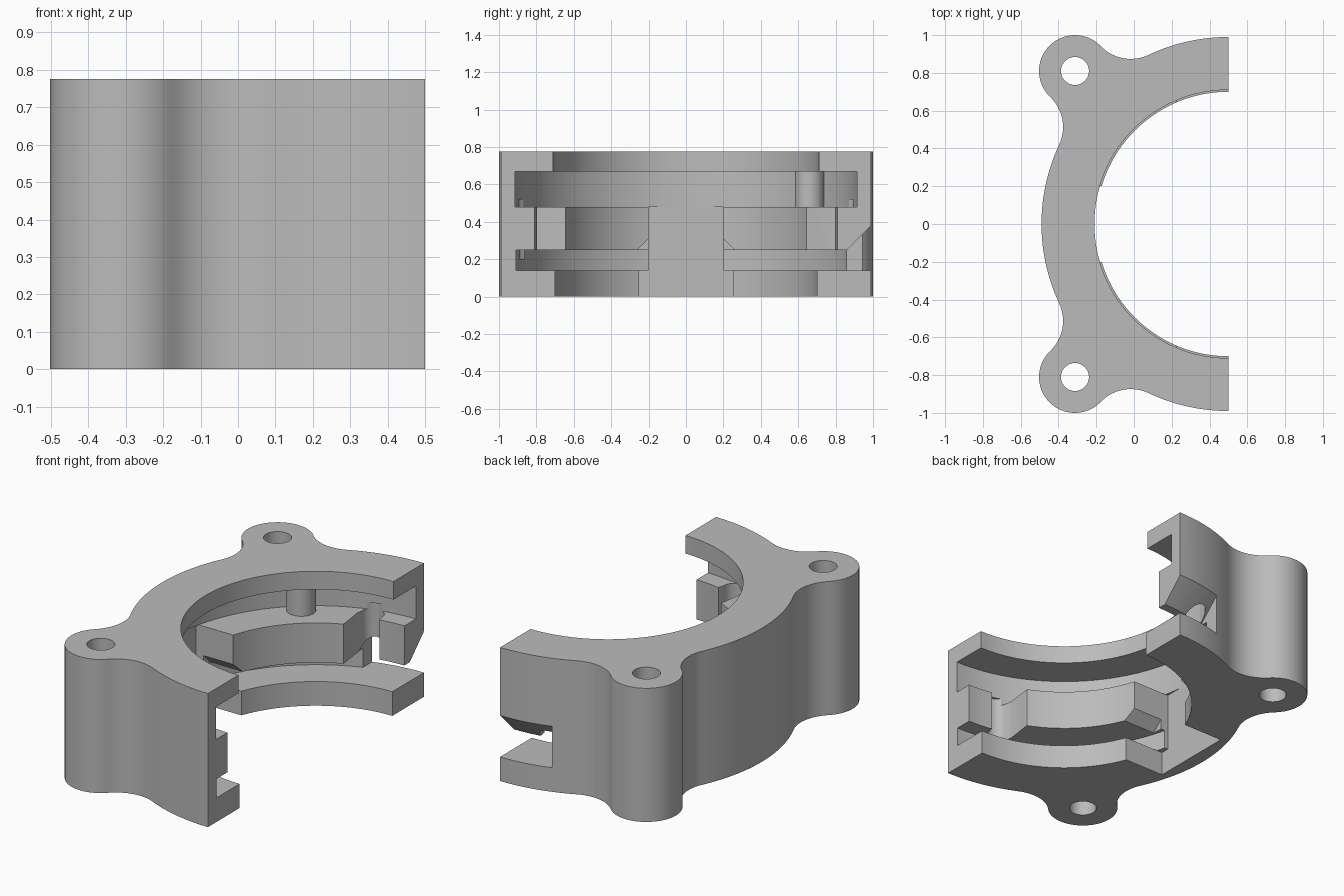
import bpy, bmesh
from math import sin, cos, pi, radians, hypot, atan2, acos, sqrt
from mathutils import Vector

cube = bpy.data.objects.get("Cube")
if cube:
    bpy.data.objects.remove(cube)

CX = 0.5          # ring axis
HEIGHT = 0.775
RING, LUG, FILLET = 0.99, 0.19, 0.22
LUG_X, LUG_Y = -0.313, 0.81

grey = bpy.data.materials.new("plain grey")
grey.use_nodes = True
colour = (0.5, 0.5, 0.5, 1)
grey.diffuse_color = colour
grey.node_tree.nodes["Principled BSDF"].inputs["Base Color"].default_value = colour


def arc(cx, cy, r, a, b, n):
    return [(cx + r * cos(a + (b - a) * i / n), cy + r * sin(a + (b - a) * i / n))
            for i in range(n + 1)]


def loft(name, sections):
    """Solid through matching closed cross-sections."""
    bm = bmesh.new()
    rings = [[bm.verts.new(p) for p in s] for s in sections]
    for lo, hi in zip(rings, rings[1:]):
        for i in range(len(lo)):
            j = (i + 1) % len(lo)
            bm.faces.new((lo[i], lo[j], hi[j], hi[i]))
    bm.faces.new(rings[0][::-1])
    bm.faces.new(rings[-1])
    bmesh.ops.recalc_face_normals(bm, faces=bm.faces)
    mesh = bpy.data.meshes.new(name)
    bm.to_mesh(mesh)
    bm.free()
    mesh.materials.append(grey)
    ob = bpy.data.objects.new(name, mesh)
    bpy.context.scene.collection.objects.link(ob)
    return ob


def prism(name, pts, z0, z1):
    return loft(name, [[(x, y, z) for x, y in pts] for z in (z0, z1)])


def box(name, x0, x1, y, z0, z1):
    return prism(name, [(x0, -y), (x1, -y), (x1, y), (x0, y)], z0, z1)


def smooth(ob):
    bpy.ops.object.select_all(action='DESELECT')
    ob.select_set(True)
    bpy.context.view_layer.objects.active = ob
    bpy.ops.object.shade_smooth_by_angle(angle=radians(25))


def cut(ob, cutter):
    mod = ob.modifiers.new("cut", 'BOOLEAN')
    mod.operation, mod.solver, mod.object = 'DIFFERENCE', 'EXACT', cutter
    bpy.context.view_layer.objects.active = ob
    bpy.ops.object.modifier_apply(modifier=mod.name)
    bpy.data.objects.remove(cutter)


# Outline: half disc with two filleted lugs
def lug_path(sign):
    lx, ly = LUG_X, sign * LUG_Y
    d, mid = hypot(lx - CX, ly), atan2(ly, lx - CX) % (2 * pi)
    p, q = RING + FILLET, LUG + FILLET
    at_ring = acos((d * d + p * p - q * q) / (2 * d * p))
    at_lug = acos((d * d + q * q - p * p) / (2 * d * q))
    turn = pi - at_ring - at_lug
    a, b = mid - at_ring, mid + at_ring
    pts = arc(CX + p * cos(a), p * sin(a), FILLET, a + pi, a + pi - turn, 12)
    pts += arc(lx, ly, LUG, mid - pi + at_lug, mid + pi - at_lug, 40)[1:]
    pts += arc(CX + p * cos(b), p * sin(b), FILLET, b + pi + turn, b + pi, 12)[1:]
    return a, b, pts


a1, b1, lug1 = lug_path(1)
a2, b2, lug2 = lug_path(-1)
outline = (arc(CX, 0, RING, pi / 2, a1, 16)[:-1] + lug1
           + arc(CX, 0, RING, b1, a2, 32)[1:-1] + lug2
           + arc(CX, 0, RING, b2, 3 * pi / 2, 16)[1:])
body = prism("clamp_body", outline, 0, HEIGHT)

# Stepped bore with lips and grooves
steps = [(-0.1, 0.70), (0.14, 0.70), (0.14, 0.91), (0.25, 0.91), (0.25, 0.70),
         (0.48, 0.70), (0.48, 0.915), (0.67, 0.915), (0.67, 0.71), (0.9, 0.71)]
cut(body, loft("bore_cutter", [[(x, y, z) for x, y in arc(CX, 0, r, 0, 2 * pi, 128)[:-1]]
                               for z, r in steps]))

# Screw holes
for s in (1, -1):
    cut(body, prism("hole_cutter", arc(LUG_X, s * LUG_Y, 0.074, 0, 2 * pi, 40)[:-1], -0.1, 0.9))

# Central gap, wider through the bottom lip
cut(body, box("lip_gap_cutter", -0.41, 0.3, 0.25, -0.1, 0.14))
cut(body, box("gap_cutter", -0.41, 0.3, 0.2, 0.1, 0.48))

for s in (1, -1):
    # Chamfers under the inner blocks beside the gap
    tri = [(0.28, 0.23), (0.1, 0.41), (0.1, 0.23)]
    cut(body, loft("chamfer_cutter", [[(x, s * y, z) for y, z in tri] for x in (-0.36, 0.2)]))

    # Recess at each end of the half ring, with a rounded relief pocket
    start = atan2(sqrt(0.81 ** 2 - 0.15 ** 2), -0.15)
    pts = [(0.225, 0.5), (0.225, 0.655), (0.205, 0.80)]
    pts += arc(0.275, 0.835, 0.065, pi, 0, 12)
    pts += arc(CX, 0, 0.81, start, pi / 2 - 0.15, 16) + [(0.62, 0.5)]
    cut(body, prism("end_cutter", [(x, s * y) for x, y in pts], 0.2, 0.52))

# Side slot through the wall at the left end, with a sloping roof
slot = [(0.8, 0.14), (1.1, 0.14), (1.1, 0.49), (0.86, 0.25), (0.8, 0.25)]
xs = [0.2 + 0.03 * i for i in range(13)]
cut(body, loft("slot_cutter", [[(x, sqrt(r * r - (x - CX) ** 2), z) for r, z in slot]
                               for x in xs]))
smooth(body)

# Stop pin in the upper groove
pin = prism("stop_pin", arc(-0.056, 0.66, 0.078, 0, 2 * pi, 32)[:-1], 0.47, 0.68)
smooth(pin)
